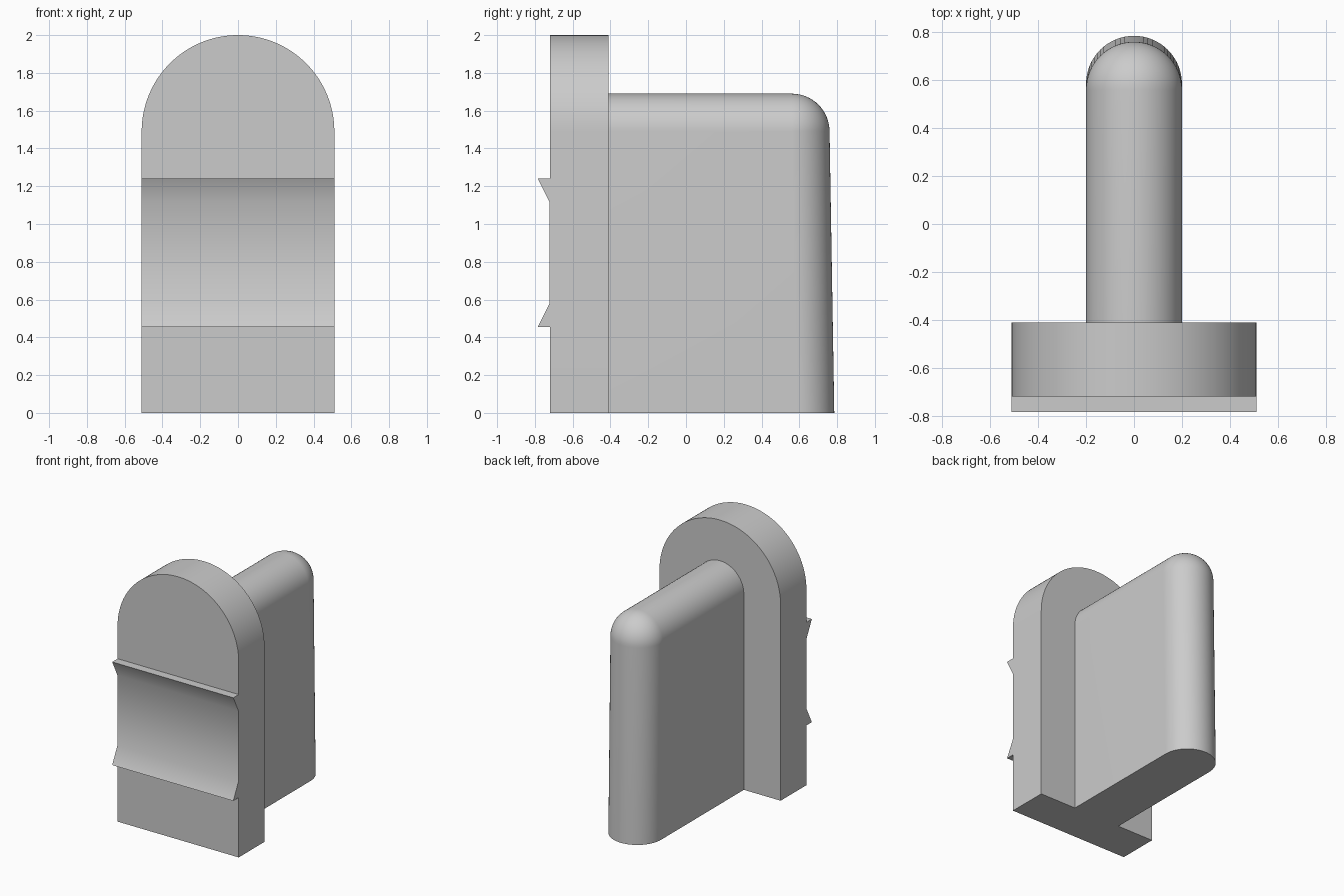
import bpy, bmesh
from math import sin, cos, pi, radians
from mathutils import Vector

cube = bpy.data.objects.get("Cube")
if cube:
    bpy.data.objects.remove(cube, do_unlink=True)

grey = bpy.data.materials.new("plain grey")
grey.use_nodes = True
color = (0.6, 0.6, 0.6, 1)
grey.diffuse_color = color
grey.node_tree.nodes["Principled BSDF"].inputs["Base Color"].default_value = color


def finish(name, bm):
    """Turn a bmesh into a smooth-by-angle object."""
    bmesh.ops.remove_doubles(bm, verts=bm.verts, dist=1e-5)
    bmesh.ops.recalc_face_normals(bm, faces=bm.faces)
    mesh = bpy.data.meshes.new(name)
    bm.to_mesh(mesh)
    bm.free()
    mesh.materials.append(grey)
    obj = bpy.data.objects.new(name, mesh)
    bpy.context.collection.objects.link(obj)
    bpy.ops.object.select_all(action="DESELECT")
    obj.select_set(True)
    bpy.context.view_layer.objects.active = obj
    bpy.ops.object.shade_smooth_by_angle(angle=radians(35))
    return obj


def prism(name, points, offset):
    """Extrude a closed outline along an offset."""
    bm = bmesh.new()
    face = bm.faces.new([bm.verts.new(p) for p in points])
    new = bmesh.ops.extrude_face_region(bm, geom=[face], use_keep_orig=True)["geom"]
    moved = [g for g in new if isinstance(g, bmesh.types.BMVert)]
    bmesh.ops.translate(bm, verts=moved, vec=Vector(offset))
    return finish(name, bm)


HALF, SPRING = 0.51, 1.49          # plate half width, height where arches start
FRONT, BACK = -0.72, -0.41         # plate faces

# Arched face plate
arch = [(HALF * cos(pi * i / 64), FRONT, SPRING + HALF * sin(pi * i / 64)) for i in range(65)]
prism("face_plate", [(-HALF, FRONT, 0), (HALF, FRONT, 0)] + arch, (0, BACK - FRONT, 0))

# Shallow panel with a pointed lip along its top and bottom
LIP, SKIN = -0.785, FRONT - 0.002
panel = [(FRONT + 0.02, 0.455), (LIP, 0.455), (SKIN, 0.58),
         (SKIN, 1.115), (LIP, 1.24), (FRONT + 0.02, 1.24)]
prism("lipped_panel", [(-HALF, y, z) for y, z in panel], (2 * HALF, 0, 0))

# Rear fin: rounded top and back, back edge leaning slightly outward to the base
R, TOP_Y, BASE_Y, ROWS, STEPS = 0.2, 0.56, 0.585, 32, 16
bm = bmesh.new()
grid = []
for i in range(ROWS + 1):
    a = pi * i / ROWS
    x, s = R * cos(a), R * sin(a)
    bend = [(TOP_Y + s * sin(pi / 2 * j / STEPS), SPRING + s * cos(pi / 2 * j / STEPS))
            for j in range(STEPS + 1)]
    path = [(BACK, SPRING + s)] + bend + [(BASE_Y + s, 0)]
    grid.append([bm.verts.new((x, y, z)) for y, z in path])
for r0, r1 in zip(grid, grid[1:]):
    for j in range(len(r0) - 1):
        bm.faces.new((r0[j], r0[j + 1], r1[j + 1], r1[j]))
corners = [bm.verts.new((x, BACK, 0)) for x in (R, -R)]
for row, corner in ((grid[0], corners[0]), (grid[-1], corners[1])):
    bm.faces.new(row + [corner])
for end in (0, -1):
    bm.faces.new([row[end] for row in grid] + corners[::-1])
finish("rear_fin", bm)
